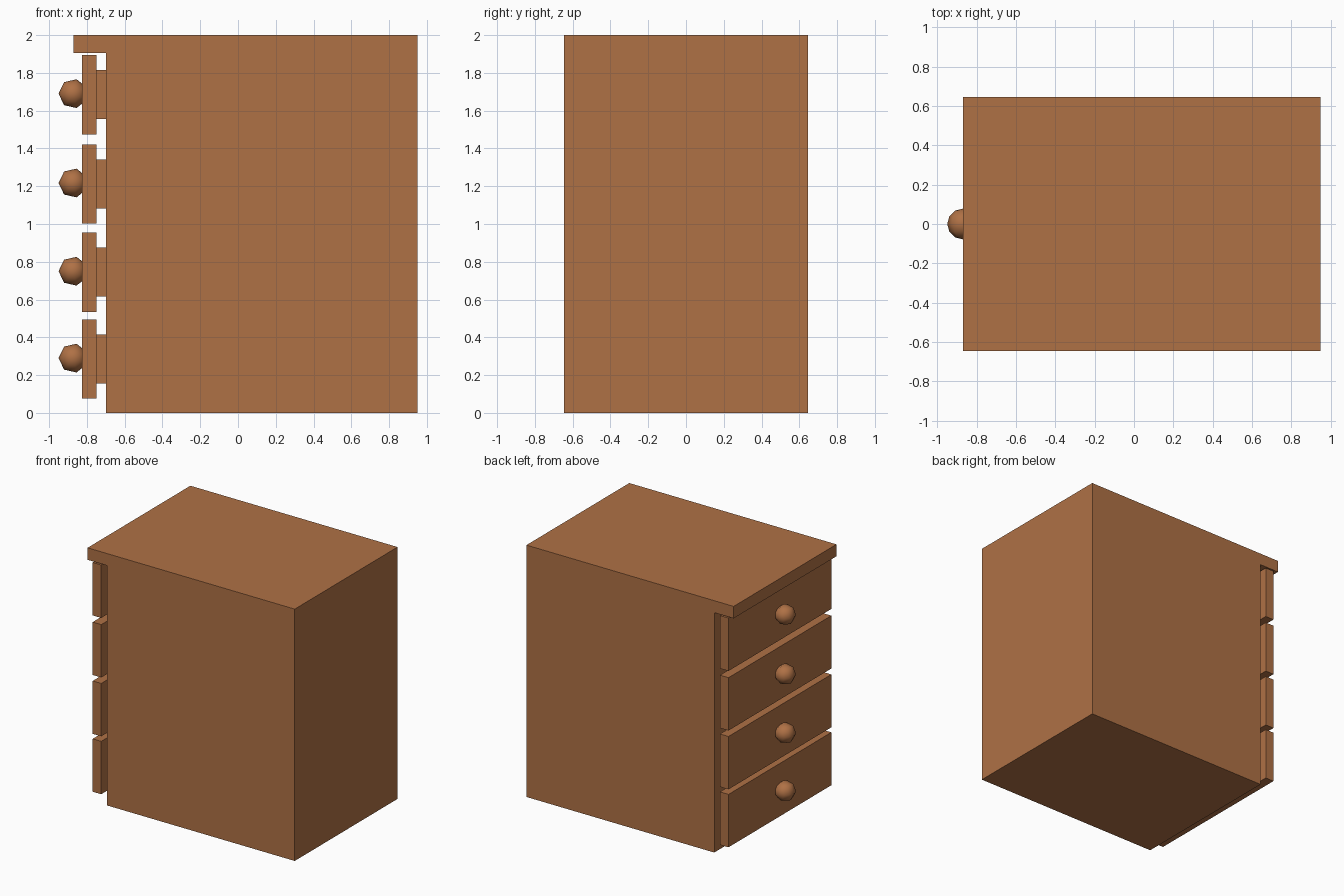
import bpy
import bmesh
import math
from mathutils import Matrix

if "Cube" in bpy.data.objects:
    bpy.data.objects.remove(bpy.data.objects["Cube"], do_unlink=True)

HALF_DEPTH = 0.645

wood = bpy.data.materials.new("warm_brown_wood")
wood.use_nodes = True
wood.diffuse_color = (0.43, 0.165, 0.06, 1)
wood.node_tree.nodes["Principled BSDF"].inputs["Base Color"].default_value = wood.diffuse_color


def add_object(name, bm):
    bmesh.ops.recalc_face_normals(bm, faces=bm.faces)
    mesh = bpy.data.meshes.new(name)
    bm.to_mesh(mesh)
    bm.free()
    mesh.materials.append(wood)
    obj = bpy.data.objects.new(name, mesh)
    bpy.context.collection.objects.link(obj)
    return obj


def extrude_profile(name, points, half_depth):
    """Extrude an x-z outline symmetrically along y."""
    bm = bmesh.new()
    face = bm.faces.new([bm.verts.new((x, -half_depth, z)) for x, z in points])
    result = bmesh.ops.extrude_face_region(bm, geom=[face])
    verts = [v for v in result["geom"] if isinstance(v, bmesh.types.BMVert)]
    bmesh.ops.translate(bm, verts=verts, vec=(0, 2 * half_depth, 0))
    return add_object(name, bm)


def block(name, x0, x1, z, height, half_depth):
    low, high = z - height / 2, z + height / 2
    return extrude_profile(name, [(x0, low), (x1, low), (x1, high), (x0, high)], half_depth)


def knob(name, x, z, radius):
    """Seven-sided ball whose poles lie along y and whose tip faces -x."""
    bm = bmesh.new()
    bmesh.ops.create_uvsphere(bm, u_segments=7, v_segments=6, radius=radius)
    bmesh.ops.rotate(bm, verts=bm.verts, matrix=Matrix.Rotation(math.pi, 3, "Z"))
    bmesh.ops.rotate(bm, verts=bm.verts, matrix=Matrix.Rotation(math.pi / 2, 3, "X"))
    # Turn the ball so that one corner points straight out
    tip = min(bm.verts, key=lambda v: v.co.x)
    turn = math.atan2(tip.co.z, -tip.co.x)
    bmesh.ops.rotate(bm, verts=bm.verts, matrix=Matrix.Rotation(-turn, 3, "Y"))
    bmesh.ops.translate(bm, verts=bm.verts, vec=(x, 0, z))
    for face in bm.faces:
        face.smooth = True
    return add_object(name, bm)


# Cabinet with its overhanging top in one piece
extrude_profile("cabinet", [(-0.70, 0), (0.95, 0), (0.95, 2), (-0.87, 2),
                            (-0.87, 1.905), (-0.70, 1.905)], HALF_DEPTH)

# Drawers: wide front panel, narrower box behind it, round knob
for i, z in enumerate((0.285, 0.745, 1.212, 1.685), 1):
    block(f"drawer_front_{i}", -0.825, -0.75, z, 0.42, HALF_DEPTH)
    block(f"drawer_box_{i}", -0.75, -0.69, z, 0.26, 0.55)
    knob(f"drawer_knob_{i}", -0.872, z + 0.005, 0.078)
